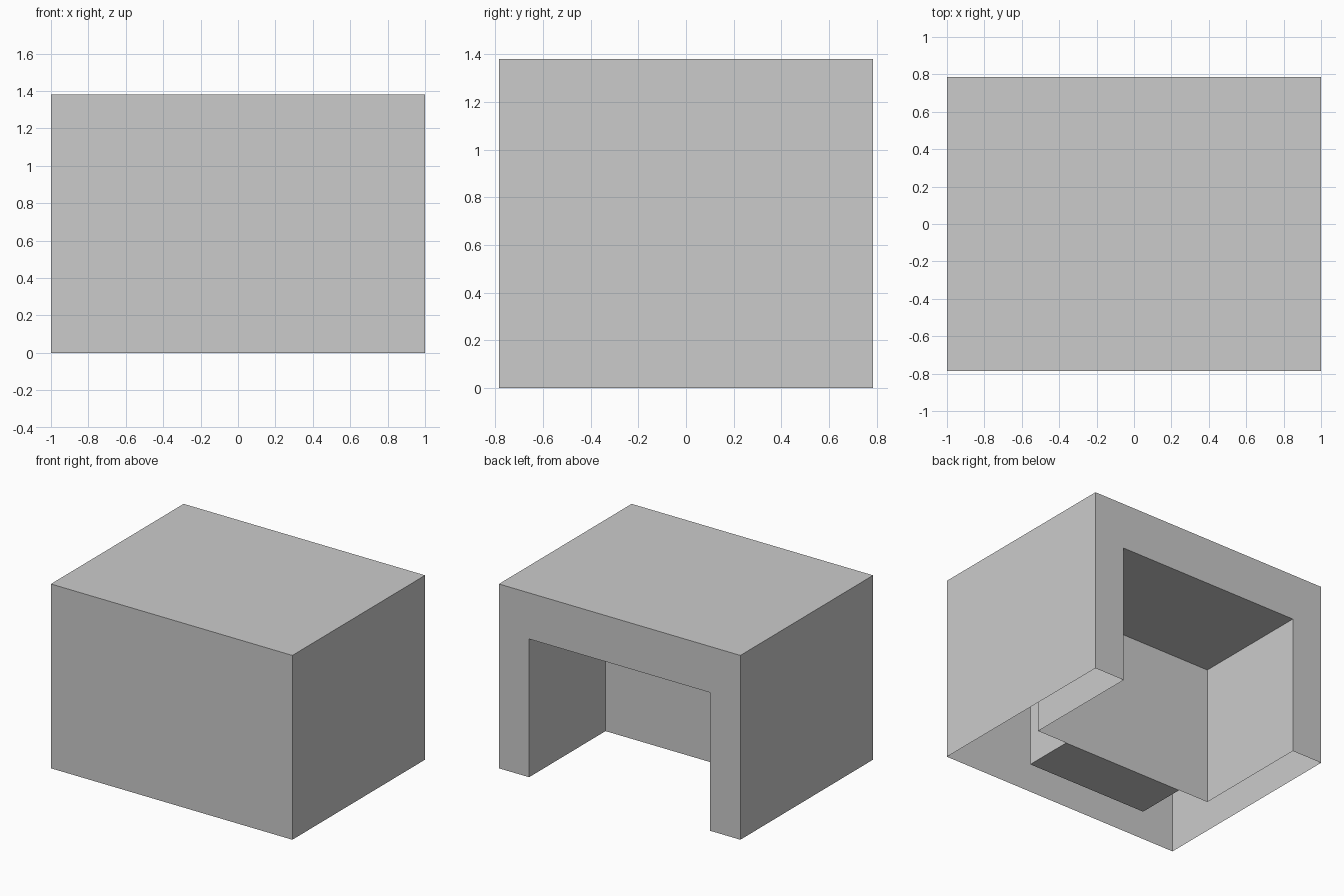
import bpy, bmesh

if "Cube" in bpy.data.objects:
    bpy.data.objects.remove(bpy.data.objects["Cube"])

W, D, H = 1.0, 0.785, 1.38        # half width, half depth, height of the housing
AW, AY, AH = 0.75, -0.119, 1.035  # alcove half width, rear wall y, ceiling height


def make_object(name, faces):
    """Build an open-bottomed sheet mesh from a few polygons."""
    bm = bmesh.new()
    for pts in faces:
        bm.faces.new([bm.verts.new(p) for p in pts])
    bmesh.ops.remove_doubles(bm, verts=bm.verts, dist=1e-4)
    mesh = bpy.data.meshes.new(name)
    bm.to_mesh(mesh)
    bm.free()
    ob = bpy.data.objects.new(name, mesh)
    bpy.context.collection.objects.link(ob)
    return ob


def side(x, y0, y1, h, flip):
    """Upright panel at constant x; flip makes it face -x."""
    pts = [(x, y0, 0), (x, y1, 0), (x, y1, h), (x, y0, h)]
    return pts[::-1] if flip else pts


# Hollow housing and its alcove: no underside, opening in the back
make_object("housing", [
    [(-W, -D, 0), (W, -D, 0), (W, -D, H), (-W, -D, H)],      # front
    [(-W, -D, H), (W, -D, H), (W, D, H), (-W, D, H)],        # top
    side(W, -D, D, H, False),
    side(-W, -D, D, H, True),
    [(W, D, 0), (AW, D, 0), (AW, D, AH), (-AW, D, AH),       # back frame
     (-AW, D, 0), (-W, D, 0), (-W, D, H), (W, D, H)],
    side(AW, AY, D, AH, True),                               # alcove walls
    side(-AW, AY, D, AH, False),
    [(AW, AY, 0), (-AW, AY, 0), (-AW, AY, AH), (AW, AY, AH)],
    [(-AW, AY, AH), (-AW, D, AH), (AW, D, AH), (AW, AY, AH)],
])

# Closed block hidden between the alcove and the front panel
y0, y1, bh = -0.5, AY - 0.002, 1.0
bpy.ops.mesh.primitive_cube_add(size=1, location=(0, (y0 + y1) / 2, bh / 2))
block = bpy.context.object
block.name = "inner_block"
block.scale = (1.0, y1 - y0, bh)
